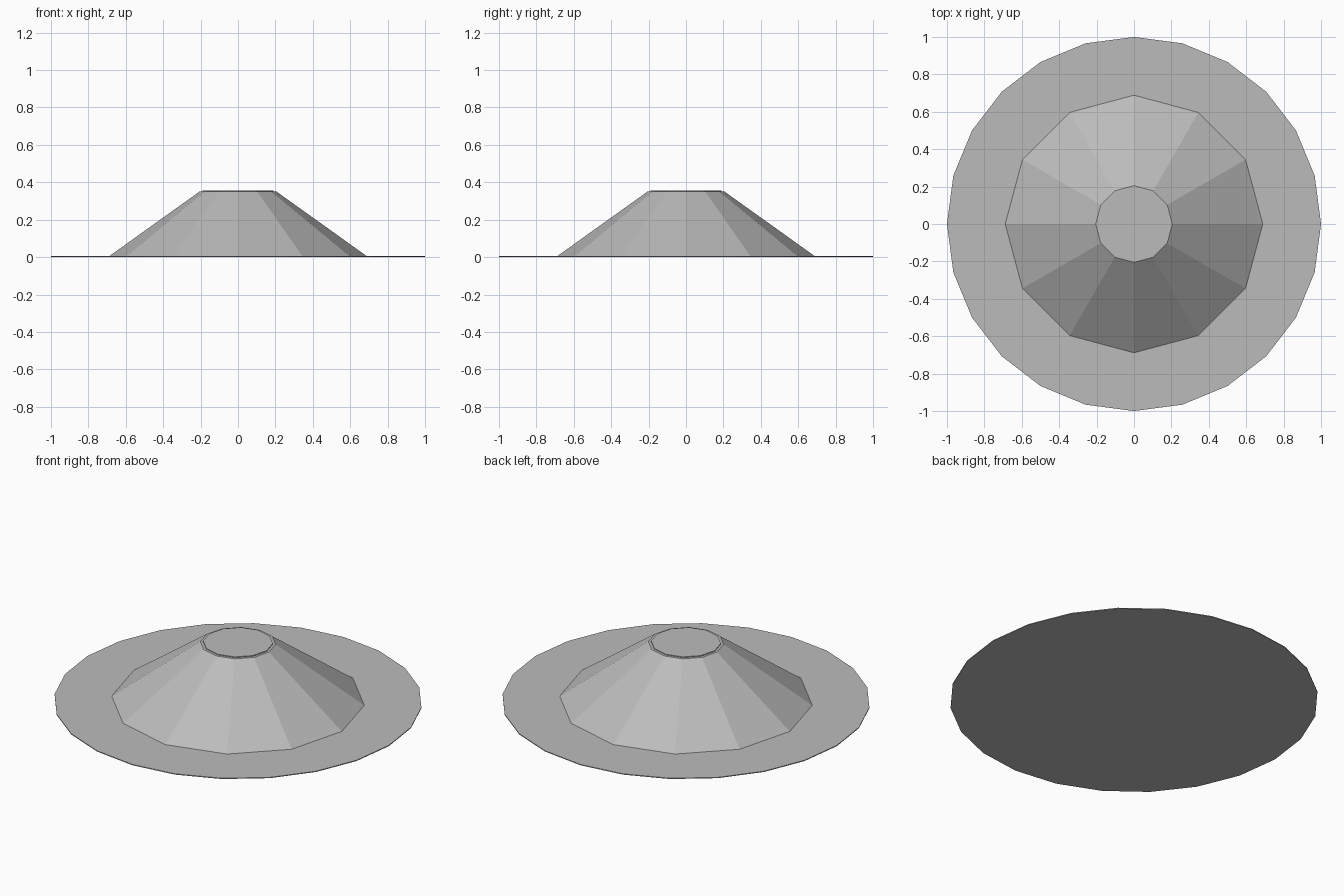
import bpy, math

if "Cube" in bpy.data.objects:
    bpy.data.objects.remove(bpy.data.objects["Cube"])

grey = bpy.data.materials.new("plain_grey")
grey.diffuse_color = (0.5, 0.5, 0.5, 1)
grey.use_nodes = True
grey.node_tree.nodes["Principled BSDF"].inputs["Base Color"].default_value = grey.diffuse_color


def frustum(name, sides, r_low, r_high, z_low, z_high):
    """Flat-faced closed prism or truncated cone with a corner on the x axis."""
    verts = [(r * math.cos(2 * math.pi * i / sides), r * math.sin(2 * math.pi * i / sides), z)
             for r, z in ((r_low, z_low), (r_high, z_high)) for i in range(sides)]
    faces = [(i, (i + 1) % sides, sides + (i + 1) % sides, sides + i) for i in range(sides)]
    faces += [tuple(reversed(range(sides))), tuple(range(sides, 2 * sides))]
    mesh = bpy.data.meshes.new(name)
    mesh.from_pydata(verts, [], faces)
    mesh.materials.append(grey)
    bpy.context.collection.objects.link(bpy.data.objects.new(name, mesh))


# Thin round ground plate
frustum("base_disc", 24, 1.0, 1.0, 0.0, 0.005)
# Sloped twelve-sided body
frustum("sloped_cone", 12, 0.69, 0.205, 0.004, 0.351)
# Thin plate on the flat summit
frustum("top_cap", 12, 0.19, 0.19, 0.35, 0.356)
